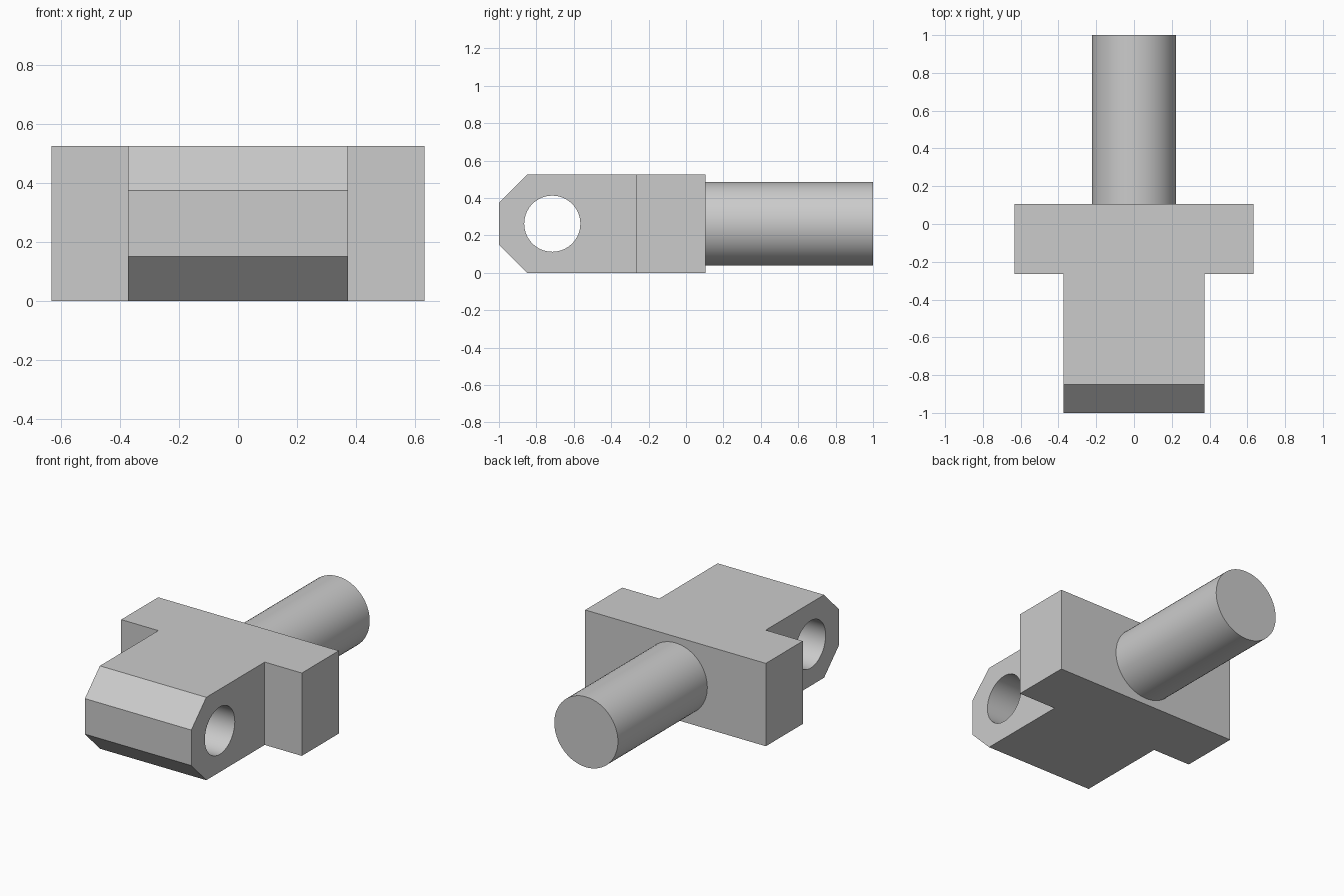
import bpy, bmesh, math
from mathutils import Matrix

cube = bpy.data.objects.get("Cube")
if cube:
    bpy.data.objects.remove(cube, do_unlink=True)

HEIGHT = 0.525
MID = HEIGHT / 2
FRONT, SHOULDER, BACK = -1.0, -0.265, 0.105
TONGUE, BAR = 0.373, 0.633

grey = bpy.data.materials.new("plain grey")
grey.use_nodes = True
colour = (0.6, 0.6, 0.6, 1)
grey.diffuse_color = colour
grey.node_tree.nodes["Principled BSDF"].inputs["Base Color"].default_value = colour


def add_object(name, bm):
    bmesh.ops.recalc_face_normals(bm, faces=bm.faces)
    mesh = bpy.data.meshes.new(name)
    bm.to_mesh(mesh)
    bm.free()
    mesh.materials.append(grey)
    obj = bpy.data.objects.new(name, mesh)
    bpy.context.collection.objects.link(obj)
    return obj


def add_cylinder(name, radius, length, centre, axis):
    bm = bmesh.new()
    turn = Matrix.Rotation(math.pi / 2, 4, axis)
    bmesh.ops.create_cone(bm, cap_ends=True, segments=64, radius1=radius,
                          radius2=radius, depth=length,
                          matrix=Matrix.Translation(centre) @ turn)
    return add_object(name, bm)


def smooth(obj):
    bpy.ops.object.select_all(action='DESELECT')
    obj.select_set(True)
    bpy.context.view_layer.objects.active = obj
    bpy.ops.object.shade_smooth_by_angle(angle=math.radians(30))


# T-shaped body: half outline mirrored, then extruded upward
half = [(TONGUE, FRONT), (TONGUE, SHOULDER), (BAR, SHOULDER), (BAR, BACK)]
outline = half + [(-x, y) for x, y in reversed(half)]
bm = bmesh.new()
base = bm.faces.new([bm.verts.new((x, y, 0)) for x, y in outline])
top = bmesh.ops.extrude_face_region(bm, geom=[base], use_keep_orig=True)
bmesh.ops.translate(bm, vec=(0, 0, HEIGHT),
                    verts=[v for v in top["geom"] if isinstance(v, bmesh.types.BMVert)])
bmesh.ops.recalc_face_normals(bm, faces=bm.faces)

# Chamfers on the upper and lower front edges
nose = [e for e in bm.edges
        if all(v.co.y < FRONT + 0.01 for v in e.verts)
        and abs(e.verts[0].co.z - e.verts[1].co.z) < 0.01]
bmesh.ops.bevel(bm, geom=nose, offset=0.15, segments=1, affect='EDGES')
body = add_object("tongue_and_crossbar", bm)

# Pin hole through the tongue
cutter = add_cylinder("pin_hole_cutter", 0.15, 1.0, (0, -0.715, MID), 'Y')
hole = body.modifiers.new("pin hole", 'BOOLEAN')
hole.operation = 'DIFFERENCE'
hole.solver = 'EXACT'
hole.object = cutter
bpy.ops.object.select_all(action='DESELECT')
body.select_set(True)
bpy.context.view_layer.objects.active = body
bpy.ops.object.modifier_apply(modifier=hole.name)
bpy.data.objects.remove(cutter, do_unlink=True)
smooth(body)

# Round shaft at the back
shaft = add_cylinder("shaft", 0.223, 1 - BACK, (0, (1 + BACK) / 2, MID), 'X')
smooth(shaft)
